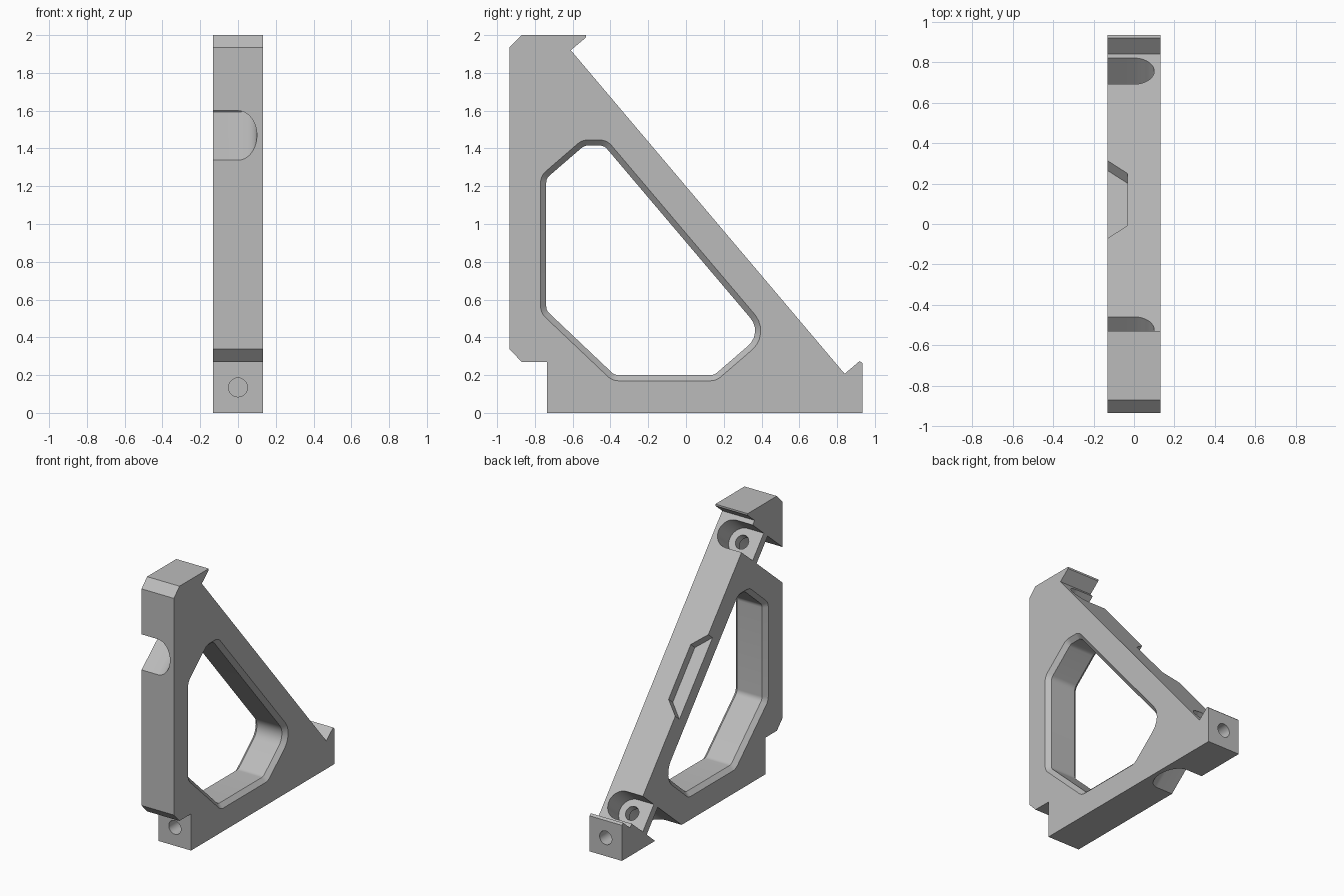
import bpy, bmesh, math
from mathutils import Vector

if "Cube" in bpy.data.objects:
    bpy.data.objects.remove(bpy.data.objects["Cube"], do_unlink=True)

HALF = 0.132                                  # half thickness of the bracket
N = Vector((0, 0.763, 0.647)).normalized()    # outward from the sloped edge
U = Vector((0, N.z, -N.y))                    # down along the sloped edge
X = Vector((1, 0, 0))


def loft(name, rings):
    """Solid through matching rings of points, capped at both ends."""
    bm = bmesh.new()
    loops = [[bm.verts.new(p) for p in ring] for ring in rings]
    n = len(loops[0])
    for a, b in zip(loops, loops[1:]):
        for i in range(n):
            j = (i + 1) % n
            bm.faces.new((a[i], a[j], b[j], b[i]))
    bm.faces.new(loops[0])
    bm.faces.new(loops[-1])
    bmesh.ops.recalc_face_normals(bm, faces=bm.faces)
    mesh = bpy.data.meshes.new(name)
    bm.to_mesh(mesh)
    bm.free()
    obj = bpy.data.objects.new(name, mesh)
    bpy.context.collection.objects.link(obj)
    return obj


def prism(name, shape, origin, a, b, axis, start, end):
    """Extrude a 2D shape, drawn on axes a and b, along a third axis."""
    flat = [origin + a * p + b * q for p, q in shape]
    return loft(name, [[v + axis * d for v in flat] for d in (start, end)])


def inset(corners, d):
    """Move every edge of a counter-clockwise outline inwards by d."""
    result = []
    for i, c in enumerate(corners):
        p, q = corners[i - 1], corners[(i + 1) % len(corners)]
        e, f = (c - p).normalized(), (q - c).normalized()
        m, k = Vector((-e.y, e.x)), Vector((-f.y, f.x))
        result.append(c + (m + k) * d / (1 + m.dot(k)))
    return result


def rounded(corners, radii, steps=6):
    """Replace every corner by an arc."""
    out = []
    for i, c in enumerate(corners):
        p = (corners[i - 1] - c).normalized()
        q = (corners[(i + 1) % len(corners)] - c).normalized()
        half = p.angle(q) / 2
        r = radii[i]
        centre = c + (p + q).normalized() * r / math.sin(half)
        s = (c + p * r / math.tan(half) - centre).normalized()
        e = (c + q * r / math.tan(half) - centre).normalized()
        out += [centre + s.slerp(e, k / steps) * r for k in range(steps + 1)]
    return out


def circle(r, n=32):
    return [(r * math.cos(math.tau * i / n), r * math.sin(math.tau * i / n)) for i in range(n)]


# Bracket body: side profile in y and z with hooked ends
profile = [(-0.935, 1.935), (-0.87, 2), (-0.53, 2), (-0.53, 1.987), (-0.61, 1.92),
           (0.84, 0.207), (0.92, 0.275), (0.935, 0.262), (0.935, 0),
           (-0.735, 0), (-0.735, 0.27), (-0.87, 0.27), (-0.935, 0.338)]
Y, Z, O = Vector((0, 1, 0)), Vector((0, 0, 1)), Vector((0, 0, 0))
body = prism("triangular_bracket", profile, O, Y, Z, X, -HALF, HALF)
cutters = []

# Large window with rounded corners and bevelled rims
window = [Vector(c) for c in ((-0.77, 0.53), (-0.39, 0.17), (0.16, 0.17), (0.45, 0.42),
                              (-0.419, 1.445), (-0.55, 1.445), (-0.77, 1.255))]
radii = [0.08, 0.08, 0.08, 0.134, 0.08, 0.08, 0.08]
rim = 0.03
rings = []
for x, d in ((-HALF - rim, -rim), (-HALF + rim, rim), (HALF - rim, rim), (HALF + rim, -rim)):
    outline = rounded(inset(window, d), [r - d for r in radii])
    rings.append([Vector((x, p.x, p.y)) for p in outline])
cutters.append(loft("window_cutter", rings))

# Round-ended bolt channels, each leaving a thin drilled web
arch = [(0.1 * math.cos(t), 0.1 * math.sin(t))
        for t in (math.pi * (i / 24 - 0.5) for i in range(25))]
channel = [(-0.2, -0.1)] + arch + [(-0.2, 0.1)]
for label, seat in (("upper", Vector((0, -0.523, 1.818))), ("lower", Vector((0, 0.757, 0.308)))):
    cutters.append(prism(label + "_seat_cutter", channel, seat, X, U, N, -0.17, 0.05))
    cutters.append(prism(label + "_channel_cutter", channel, seat, X, U, N, -0.9, -0.23))
    cutters.append(prism(label + "_bolt_cutter", circle(0.05), seat, X, U, N, -0.26, -0.14))

# Shallow tapered pocket half way along the sloped edge
middle = Vector((0, 0.122, 1.057))
pocket = [(-HALF - 0.1, -0.397), (-0.033, -0.2), (-0.033, 0.2), (-HALF - 0.1, 0.397)]
cutters.append(prism("pocket_cutter", pocket, middle, X, U, N, -0.065, 0.1))

# Blind holes in the two end faces of the foot
for label, y, d in (("front", -0.735, 1), ("back", 0.935, -1)):
    cutters.append(prism(label + "_hole_cutter", circle(0.05), Vector((0, y, 0.135)),
                         X, Z, Y * d, -0.05, 0.14))

# Cut the body, then discard the cutters
for c in cutters:
    c.hide_render = True
    mod = body.modifiers.new(c.name, "BOOLEAN")
    mod.object = c
    mod.operation = "DIFFERENCE"
    mod.solver = "EXACT"
bpy.context.view_layer.objects.active = body
body.select_set(True)
for mod in list(body.modifiers):
    bpy.ops.object.modifier_apply(modifier=mod.name)
for c in cutters:
    bpy.data.objects.remove(c, do_unlink=True)

# Plain grey finish
grey = bpy.data.materials.new("plain_grey")
grey.use_nodes = True
colour = (0.5, 0.5, 0.5, 1)
grey.diffuse_color = colour
grey.node_tree.nodes["Principled BSDF"].inputs["Base Color"].default_value = colour
body.data.materials.clear()
body.data.materials.append(grey)
for face in body.data.polygons:
    face.material_index = 0
bpy.ops.object.shade_smooth_by_angle(angle=math.radians(25))
